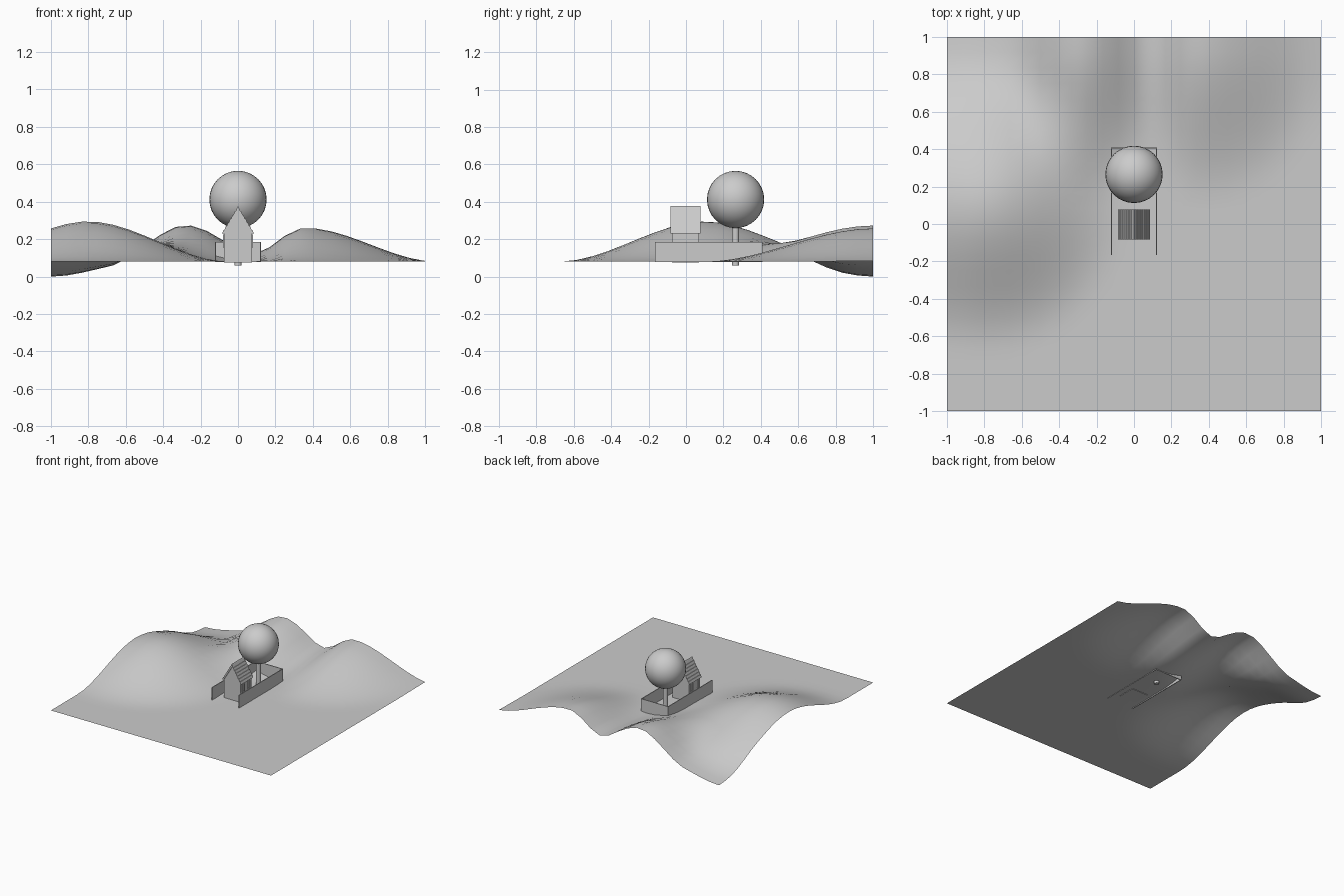
import bpy, bmesh, math

if "Cube" in bpy.data.objects:
    bpy.data.objects.remove(bpy.data.objects["Cube"])

grey = bpy.data.materials.new("plain_grey")
grey.use_nodes = True
COLOUR = (0.6, 0.6, 0.6, 1)
grey.diffuse_color = COLOUR
grey.node_tree.nodes["Principled BSDF"].inputs["Base Color"].default_value = COLOUR

GROUND = 0.08


def finish(obj, name, smooth=False):
    obj.name = name
    obj.data.materials.append(grey)
    if smooth:
        for face in obj.data.polygons:
            face.use_smooth = True
    return obj


def from_bmesh(bm, name, smooth=False):
    mesh = bpy.data.meshes.new(name)
    bm.to_mesh(mesh)
    bm.free()
    obj = bpy.data.objects.new(name, mesh)
    bpy.context.collection.objects.link(obj)
    return finish(obj, name, smooth)


def box(name, low, high):
    bm = bmesh.new()
    bmesh.ops.create_cube(bm, size=1)
    for v in bm.verts:
        for i in range(3):
            v.co[i] = high[i] if v.co[i] > 0 else low[i]
    return from_bmesh(bm, name)


def extrude_profile(name, points, y0, y1):
    """Extrude an x-z outline along y."""
    bm = bmesh.new()
    face = bm.faces.new([bm.verts.new((x, y0, z)) for x, z in points])
    result = bmesh.ops.extrude_face_region(bm, geom=[face])
    for v in result["geom"]:
        if isinstance(v, bmesh.types.BMVert):
            v.co.y = y1
    bmesh.ops.recalc_face_normals(bm, faces=bm.faces)
    return from_bmesh(bm, name)


# Rolling terrain: x, y, height, left radius, right radius, depth radius
HILLS = [
    (-0.8, 0.1, 0.215, 0.75, 0.75, 0.78),
    (-0.28, 1, 0.195, 0.4, 0.45, 0.9),
    (0.36, 1, 0.18, 0.35, 0.7, 0.9),
    (-1, 1, -0.08, 0.5, 0.5, 0.5),
]


def height(x, y):
    z = GROUND
    for cx, cy, h, left, right, depth in HILLS:
        dx = (x - cx) / (left if x < cx else right)
        t = max(0, 1 - math.hypot(dx, (y - cy) / depth))
        z += h * t * t * (3 - 2 * t)
    return z


bm = bmesh.new()
bmesh.ops.create_grid(bm, x_segments=24, y_segments=24, size=1)
for v in bm.verts:
    v.co.z = height(v.co.x, v.co.y)
from_bmesh(bm, "terrain", smooth=True)

# House body with gabled ends
extrude_profile("house_walls", [
    (-0.075, 0.076), (0.075, 0.076), (0.075, 0.235), (0, 0.355), (-0.075, 0.235)],
    -0.075, 0.07)

# Roof made of stepped tile rows, mirrored about the ridge
ROWS = 7
outer = []
for i in range(ROWS):
    z = 0.23 + 0.14 * i / ROWS
    x = 0.085 * (1 - i / ROWS)
    outer += [(x, z), (x - 0.008, z + 0.14 / ROWS)]
roof = outer + [(0, 0.378)] + [(-x, z) for x, z in reversed(outer)]
roof += [(-0.073, 0.23), (0, 0.35), (0.073, 0.23)]
extrude_profile("roof", roof, -0.082, 0.077)

# Side windows: raised frames on both long walls
for side, label in ((1, "left"), (-1, "right")):
    for n, y in enumerate((-0.04, 0.032)):
        for k, (a, b, low, high) in enumerate((
                (-0.014, -0.01, 0.155, 0.225), (0.01, 0.014, 0.155, 0.225),
                (-0.01, 0.01, 0.155, 0.159), (-0.01, 0.01, 0.221, 0.225))):
            xs = sorted((side * 0.074, side * 0.079))
            box(f"{label}_window_{n}_frame_{k}", (xs[0], y + a, low), (xs[1], y + b, high))

# Garden fence: two long panels and a back panel
for side, label in ((1, "left"), (-1, "right")):
    x = side * 0.121
    box(f"{label}_fence", (x - 0.003, -0.165, 0.077), (x + 0.003, 0.408, 0.185))
box("back_fence", (-0.121, 0.402, 0.077), (0.121, 0.408, 0.185))

# Tree
bpy.ops.mesh.primitive_cylinder_add(vertices=24, radius=0.019, depth=0.24, location=(0, 0.265, 0.18))
finish(bpy.context.object, "tree_trunk")
bpy.ops.object.shade_smooth_by_angle()
bpy.ops.mesh.primitive_uv_sphere_add(segments=32, ring_count=16, radius=0.153, location=(0, 0.265, 0.412))
finish(bpy.context.object, "tree_crown", smooth=True)
